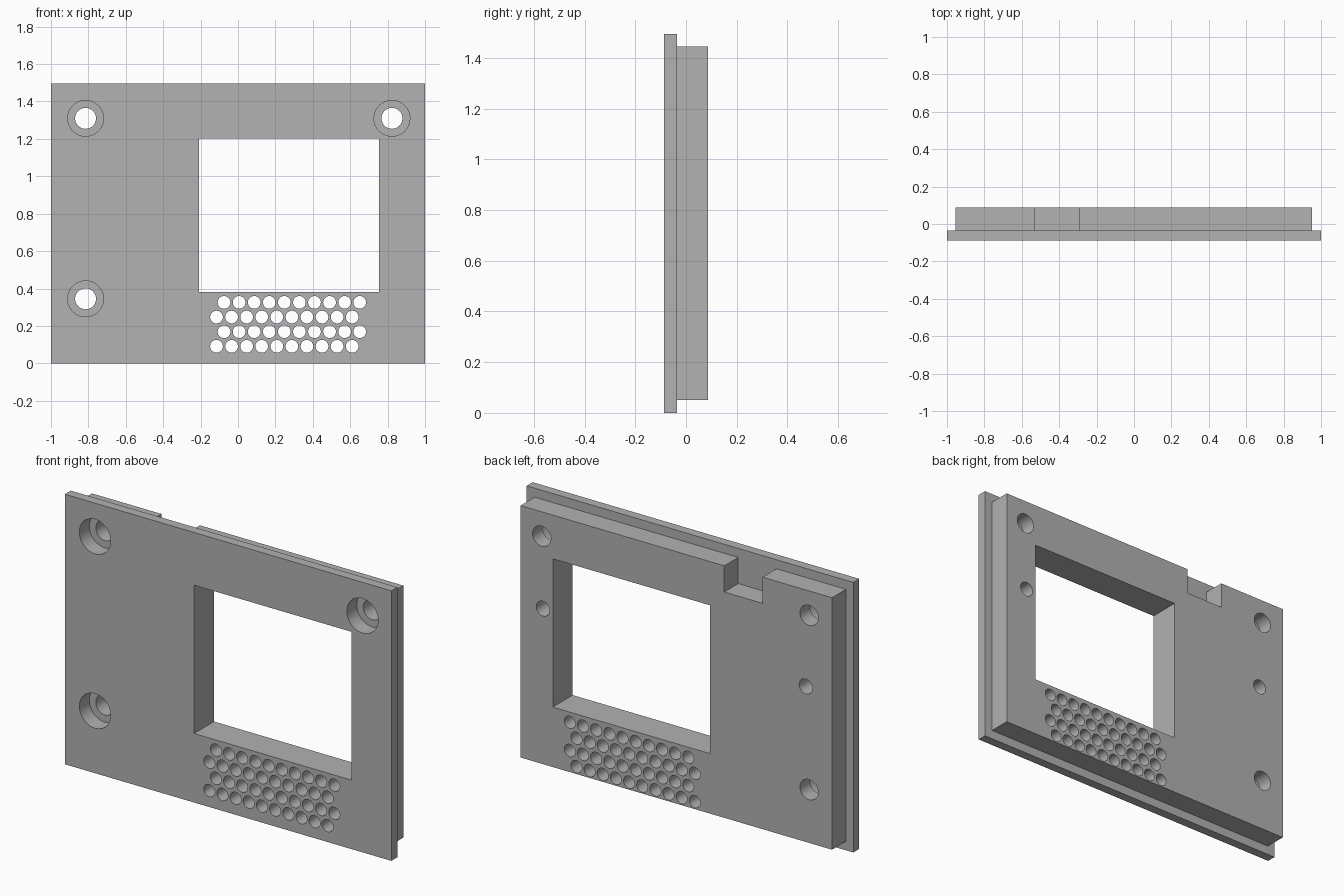
import bpy, bmesh, math
from mathutils import Matrix, Vector

cube = bpy.data.objects.get("Cube")
if cube:
    bpy.data.objects.remove(cube, do_unlink=True)

FRONT, STEP, BACK = -0.087, -0.035, 0.087   # depth planes

grey = bpy.data.materials.new("neutral_grey")
grey.use_nodes = True
color = (0.445, 0.445, 0.445, 1)
grey.diffuse_color = color
grey.node_tree.nodes["Principled BSDF"].inputs["Base Color"].default_value = color


def add_object(name, bm):
    bmesh.ops.recalc_face_normals(bm, faces=bm.faces)
    mesh = bpy.data.meshes.new(name)
    bm.to_mesh(mesh)
    bm.free()
    mesh.materials.append(grey)
    obj = bpy.data.objects.new(name, mesh)
    bpy.context.collection.objects.link(obj)
    return obj


def add_prism(bm, outline, y0, y1):
    """Extrude an x-z outline from y0 to y1."""
    face = bm.faces.new([bm.verts.new((x, y0, z)) for x, z in outline])
    ext = bmesh.ops.extrude_face_region(bm, geom=[face])
    verts = [v for v in ext["geom"] if isinstance(v, bmesh.types.BMVert)]
    bmesh.ops.translate(bm, verts=verts, vec=(0, y1 - y0, 0))


def rect(x0, x1, z0, z1):
    return [(x0, z0), (x1, z0), (x1, z1), (x0, z1)]


def add_drill(bm, x, z, radius, y0, y1, sides=40):
    place = Matrix.Translation((x, (y0 + y1) / 2, z)) @ Matrix.Rotation(math.pi / 2, 4, "X")
    bmesh.ops.create_cone(bm, cap_ends=True, segments=sides, radius1=radius,
                          radius2=radius, depth=y1 - y0, matrix=place)


def combine(target, tool, operation):
    tool.hide_render = True
    mod = target.modifiers.new(operation.lower(), "BOOLEAN")
    mod.operation, mod.solver, mod.object = operation, "EXACT", tool
    bpy.context.view_layer.objects.active = target
    bpy.ops.object.modifier_apply(modifier=mod.name)
    bpy.data.objects.remove(tool, do_unlink=True)


# Front plate
bm = bmesh.new()
add_prism(bm, rect(-1, 1, 0, 1.495), FRONT, STEP)
panel = add_object("display_panel", bm)

# Thicker backing with a cable notch in its top edge
bm = bmesh.new()
top, notch = 1.445, 1.30
add_prism(bm, [(-0.955, 0.05), (0.952, 0.05), (0.952, top), (-0.295, top),
               (-0.295, notch), (-0.53, notch), (-0.53, top), (-0.955, top)],
          STEP - 0.02, BACK)
combine(panel, add_object("backing", bm), "UNION")

# Screen window, screw holes and staggered speaker grille
screws = [(-0.815, 1.31), (0.823, 1.31), (-0.815, 0.345)]
bm = bmesh.new()
add_prism(bm, rect(-0.208, 0.755, 0.382, 1.203), -0.2, 0.2)
for x, z in screws:
    add_drill(bm, x, z, 0.056, -0.2, 0.2)
for row in range(4):
    for col in range(10):
        x = -0.115 + 0.0806 * col + 0.0403 * (row % 2)
        add_drill(bm, x, 0.091 + 0.0783 * row, 0.034, -0.2, 0.2, 28)
combine(panel, add_object("through_cutter", bm), "DIFFERENCE")

# Screw head recesses in front, blind mounting holes behind
bm = bmesh.new()
for x, z in screws:
    add_drill(bm, x, z, 0.096, -0.2, 0.0)
for x in (-0.795, 0.815):
    add_drill(bm, x, 0.911, 0.041, -0.03, 0.2)
combine(panel, add_object("recess_cutter", bm), "DIFFERENCE")

# Smooth hole walls, crisp panel edges
bpy.ops.object.select_all(action="DESELECT")
panel.select_set(True)
bpy.context.view_layer.objects.active = panel
bpy.ops.object.shade_smooth_by_angle(angle=math.radians(30))
